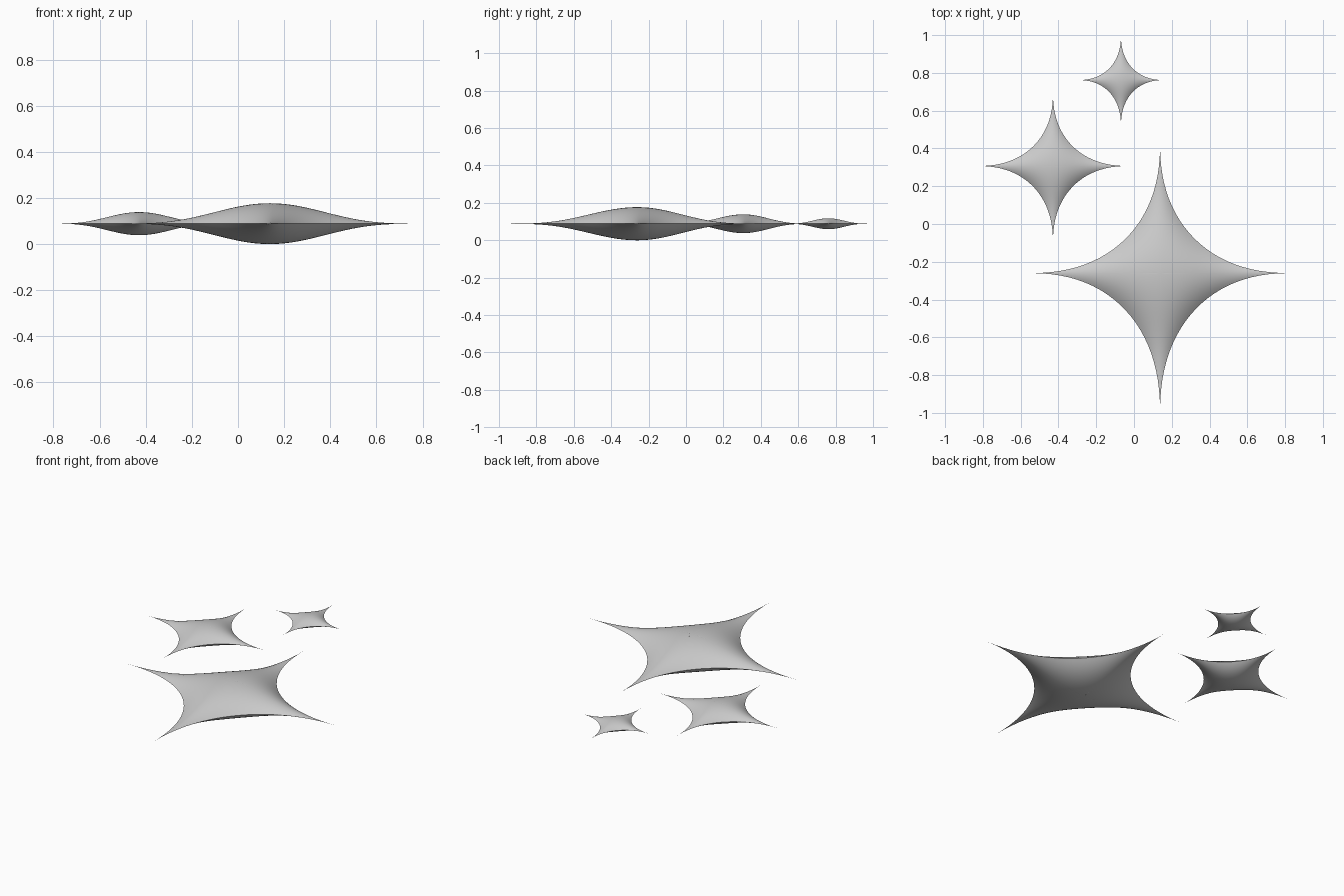
import bpy, bmesh, math

cube = bpy.data.objects.get("Cube")
if cube:
    bpy.data.objects.remove(cube, do_unlink=True)

# One plain grey for all stars
grey = bpy.data.materials.new("light grey")
grey.use_nodes = True
GREY = (0.6, 0.6, 0.6, 1)
grey.diffuse_color = GREY
grey.node_tree.nodes["Principled BSDF"].inputs["Base Color"].default_value = GREY

MID_Z = 0.0885
ARC_STEPS, RINGS = 24, 20
POWER = 2.25  # curvature of the concave sides


def outline():
    """Four concave quarter arcs joining the four tips of a unit star."""
    pts = []
    for q in range(4):
        turn = q * math.pi / 2
        for i in range(ARC_STEPS):
            a = i / ARC_STEPS * math.pi / 2
            x = 1 - math.sin(a) ** (2 / POWER)
            y = 1 - math.cos(a) ** (2 / POWER)
            pts.append((x * math.cos(turn) - y * math.sin(turn),
                        x * math.sin(turn) + y * math.cos(turn)))
    return pts


def puff(x, y):
    """Pillow height: one at the centre, zero along every arc."""
    h = 1
    for cx in (-1, 1):
        for cy in (-1, 1):
            h *= abs(x - cx) ** POWER + abs(y - cy) ** POWER - 1
    return max(h, 0)


def star(name, x0, y0, half_x, back, front, half_z):
    bm = bmesh.new()
    edge = outline()
    n = len(edge)

    def ring(s, side):
        return [bm.verts.new((x * s * half_x, y * s * (back if y > 0 else front),
                              side * half_z * puff(x * s, y * s)))
                for x, y in edge]

    rim = ring(1, 0)
    for side in (1, -1):
        # Rings from the rim to the centre, on the upper and lower side
        outer = rim
        for r in range(RINGS - 1, 0, -1):
            inner = ring(r / RINGS, side)
            for i in range(n):
                j = (i + 1) % n
                bm.faces.new((outer[i], outer[j], inner[j], inner[i])[::side])
            outer = inner
        crown = bm.verts.new((0, 0, side * half_z))
        for i in range(n):
            bm.faces.new((outer[i], outer[(i + 1) % n], crown)[::side])
    mesh = bpy.data.meshes.new(name)
    bm.to_mesh(mesh)
    bm.free()
    mesh.materials.append(grey)
    ob = bpy.data.objects.new(name, mesh)
    ob.location = (x0, y0, MID_Z)
    bpy.context.collection.objects.link(ob)
    bpy.ops.object.select_all(action="DESELECT")
    ob.select_set(True)
    bpy.context.view_layer.objects.active = ob
    bpy.ops.object.shade_smooth_by_angle(angle=math.radians(30))


star("large_star", 0.138, -0.26, 0.69, 0.685, 0.74, MID_Z)
star("medium_star", -0.429, 0.307, 0.399, 0.388, 0.406, 0.05)
star("small_star", -0.069, 0.762, 0.228, 0.238, 0.245, 0.029)
